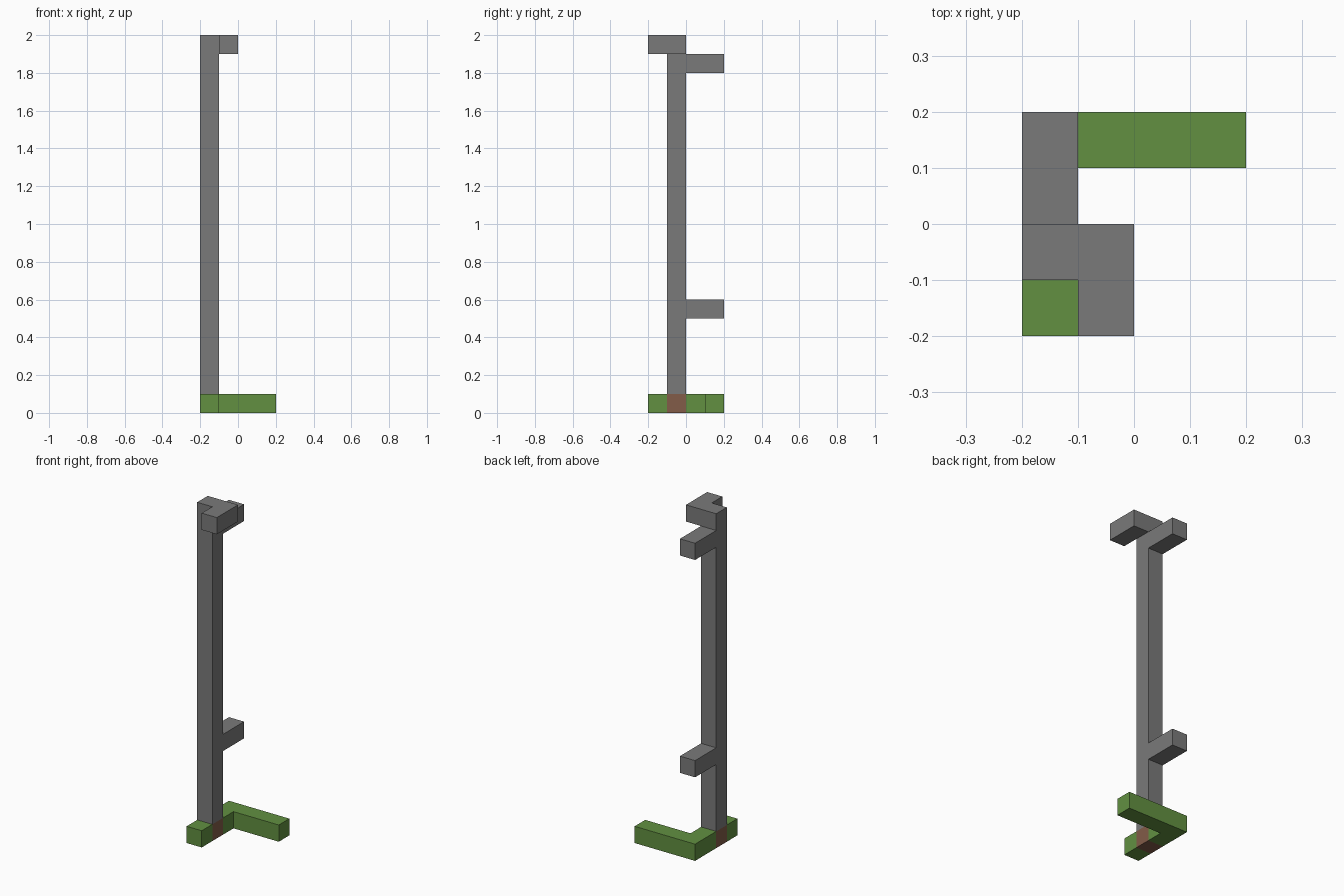
import bpy
import bmesh

cube = bpy.data.objects.get("Cube")
if cube:
    bpy.data.objects.remove(cube, do_unlink=True)

U = 0.1  # every bar is one unit thick


def material(name, rgb):
    mat = bpy.data.materials.new(name)
    mat.use_nodes = True
    mat.diffuse_color = (*rgb, 1)
    mat.node_tree.nodes["Principled BSDF"].inputs["Base Color"].default_value = (*rgb, 1)
    return mat


def prism(name, outline, bottom, top, mat):
    """Extrude a counter-clockwise xy outline, given in units, from bottom to top."""
    bm = bmesh.new()
    face = bm.faces.new([bm.verts.new((x * U, y * U, bottom * U)) for x, y in outline])
    ext = bmesh.ops.extrude_face_region(bm, geom=[face], use_keep_orig=True)
    moved = [v for v in ext["geom"] if isinstance(v, bmesh.types.BMVert)]
    bmesh.ops.translate(bm, vec=(0, 0, (top - bottom) * U), verts=moved)
    bmesh.ops.recalc_face_normals(bm, faces=bm.faces)
    mesh = bpy.data.meshes.new(name)
    bm.to_mesh(mesh)
    bm.free()
    mesh.materials.append(mat)
    obj = bpy.data.objects.new(name, mesh)
    bpy.context.collection.objects.link(obj)
    return obj


def rect(x0, x1, y0, y1):
    return [(x0, y0), (x1, y0), (x1, y1), (x0, y1)]


grey = material("grey", (0.195, 0.195, 0.195))
green = material("green", (0.122, 0.279, 0.053))
brown = material("brown", (0.223, 0.107, 0.065))

# Upright post on its brown foot
post = rect(-2, -1, -1, 0)
prism("post_foot", post, 0, 1, brown)
prism("post", post, 1, 20, grey)

# Hook at the top, turning towards the front
prism("top_hook", rect(-1, 0, -2, 0), 19, 20, grey)

# Two pegs at the back
for name, z in (("lower_peg", 5), ("upper_peg", 18)):
    prism(name, rect(-2, -1, 0, 2), z, z + 1, grey)

# Green base: a block in front and an L-shaped bar behind
prism("base_front_block", rect(-2, -1, -2, -1), 0, 1, green)
prism("base_rear_bar", [(-2, 0), (-1, 0), (-1, 1), (2, 1), (2, 2), (-2, 2)], 0, 1, green)
